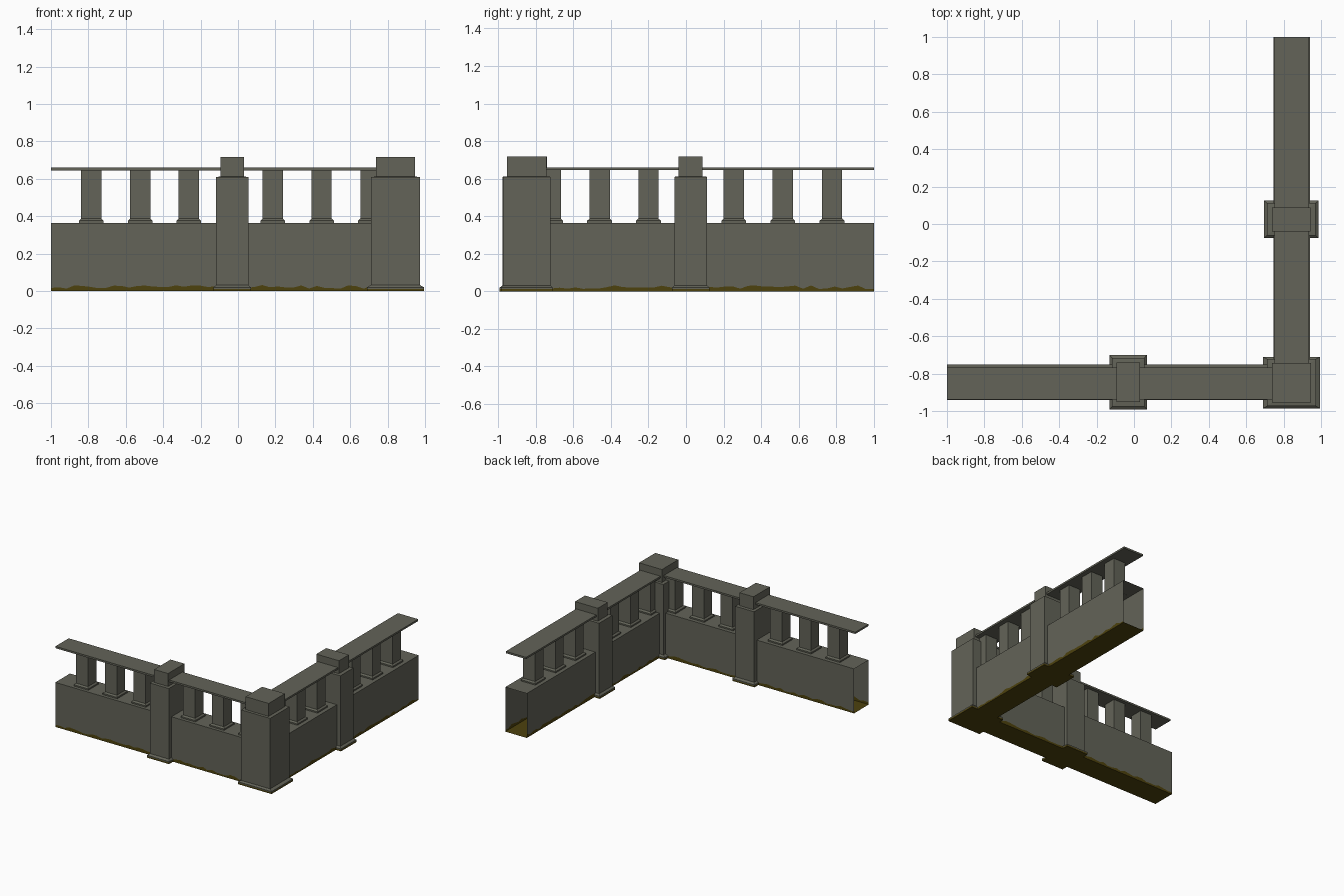
import bpy, bmesh, random

if "Cube" in bpy.data.objects:
    bpy.data.objects.remove(bpy.data.objects["Cube"])
random.seed(4)


def make_mat(name, col):
    m = bpy.data.materials.new(name)
    m.diffuse_color = (*col, 1)
    m.use_nodes = True
    m.node_tree.nodes["Principled BSDF"].inputs["Base Color"].default_value = m.diffuse_color
    return m


STONE = make_mat("grey stone", (0.125, 0.126, 0.098))
MOSS = make_mat("olive moss", (0.075, 0.054, 0.004))


def finish(name, bm):
    bmesh.ops.recalc_face_normals(bm, faces=bm.faces)
    me = bpy.data.meshes.new(name)
    bm.to_mesh(me)
    bm.free()
    ob = bpy.data.objects.new(name, me)
    me.materials.append(STONE)
    me.materials.append(MOSS)
    bpy.context.collection.objects.link(ob)
    return ob


def stack(name, cx, cy, rings, moss_below=-1.0):
    """Closed solid from rectangular rings (half x, half y, z)."""
    bm = bmesh.new()
    loops = [[bm.verts.new((cx + sx * hx, cy + sy * hy, z))
              for sx, sy in ((-1, -1), (1, -1), (1, 1), (-1, 1))]
             for hx, hy, z in rings]
    bm.faces.new(loops[0])
    bm.faces.new(loops[-1])
    for a, b in zip(loops, loops[1:]):
        for i in range(4):
            j = (i + 1) % 4
            bm.faces.new((a[i], a[j], b[j], b[i]))
    for f in bm.faces:
        f.material_index = int(f.calc_center_median().z < moss_below)
    return finish(name, bm)


def wall(name, t0, t1, w0, w1, place):
    """Open-ended hollow wall with a wavy mossy foot."""
    bm = bmesh.new()
    n = 44
    rows = []
    for i in range(n + 1):
        t = t0 + (t1 - t0) * i / n
        m0, m1 = (0.019 + random.uniform(-0.007, 0.013) for _ in range(2))
        section = ((w0, 0), (w0, m0), (w0, 0.365), (w1, 0.365), (w1, m1), (w1, 0))
        rows.append([bm.verts.new(place(t, w, z)) for w, z in section])
    for a, b in zip(rows, rows[1:]):
        for k in range(6):
            j = (k + 1) % 6
            f = bm.faces.new((a[k], b[k], b[j], a[j]))
            f.material_index = int(k in (0, 4, 5))
    return finish(name, bm)


def along_x(t, w, z):
    return (t, w, z)


def along_y(t, w, z):
    return (w, t, z)


# low walls
wall("front_wall", -1.0, 0.84, -0.94, -0.75, along_x)
wall("side_wall", -0.84, 1.0, 0.745, 0.94, along_y)

# hand rails
stack("front_rail", -0.08, -0.852, [(0.92, 0.086, 0.645), (0.92, 0.086, 0.66)])
stack("side_rail", 0.843, 0.08, [(0.092, 0.92, 0.645), (0.092, 0.92, 0.66)])


# balusters: bevelled foot and square shaft
def baluster(name, x, y):
    stack(name, x, y, [(0.066, 0.066, 0.364), (0.066, 0.066, 0.376),
                       (0.054, 0.054, 0.387), (0.054, 0.054, 0.648)])


for i, x in enumerate((-0.785, -0.523, -0.263, 0.186, 0.447, 0.708)):
    baluster(f"front_baluster_{i}", x, -0.847)
for i, y in enumerate((-0.72, -0.46, -0.2, 0.254, 0.515, 0.778)):
    baluster(f"side_baluster_{i}", 0.842, y)


# posts: mossy plinth, shaft, narrower cap
def post(name, cx, cy, plinth, shaft, cap):
    stack(name, cx, cy, [(*plinth, 0.0), (*plinth, 0.012), (*plinth, 0.02),
                         (*shaft, 0.032), (*shaft, 0.61), (*cap, 0.612),
                         (*cap, 0.718)], 0.01)


post("front_post", -0.031, -0.846, (0.1, 0.146), (0.086, 0.13), (0.063, 0.106))
post("side_post", 0.841, 0.025, (0.146, 0.1), (0.13, 0.086), (0.103, 0.064))
post("corner_post", 0.842, -0.848, (0.153, 0.138), (0.131, 0.126), (0.104, 0.106))
